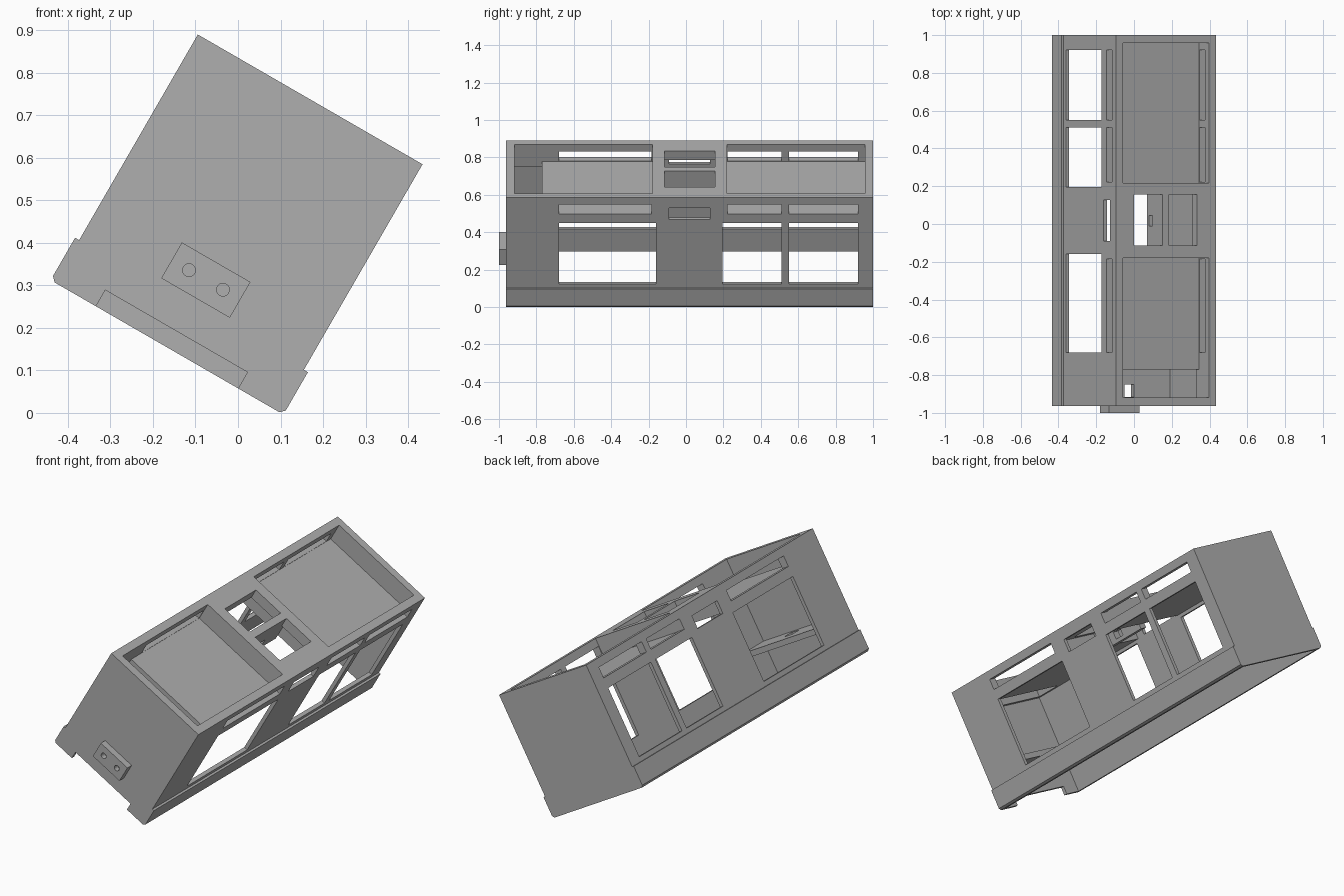
import bpy, bmesh, math
from mathutils import Matrix

if "Cube" in bpy.data.objects:
    bpy.data.objects.remove(bpy.data.objects["Cube"])

TILT = Matrix.Rotation(math.radians(30), 4, 'Y')
MID = -0.2215  # centre line across the width, before tilting

grey = bpy.data.materials.new("plain_grey")
grey.use_nodes = True
colour = (0.43, 0.43, 0.43, 1)
grey.diffuse_color = colour
grey.node_tree.nodes["Principled BSDF"].inputs["Base Color"].default_value = colour


def make(name, bm):
    bmesh.ops.recalc_face_normals(bm, faces=bm.faces)
    mesh = bpy.data.meshes.new(name)
    bm.to_mesh(mesh)
    bm.free()
    mesh.materials.append(grey)
    obj = bpy.data.objects.new(name, mesh)
    bpy.context.scene.collection.objects.link(obj)
    return obj


def box(name, across, along, up):
    bm = bmesh.new()
    bmesh.ops.create_cube(bm, size=1)
    for v in bm.verts:
        for i, (lo, hi) in enumerate((across, along, up)):
            v.co[i] = lo if v.co[i] < 0 else hi
    return make(name, bm)


def centred(half):
    return (MID - half, MID + half)


def carve(obj, cutters):
    """Subtract every cutter, keep the result as plain mesh, drop the cutters."""
    for c in cutters:
        c.hide_render = True
        mod = obj.modifiers.new("cut", 'BOOLEAN')
        mod.operation = 'DIFFERENCE'
        mod.solver = 'EXACT'
        mod.object = c
    deps = bpy.context.evaluated_depsgraph_get()
    mesh = bpy.data.meshes.new_from_object(obj.evaluated_get(deps))
    obj.modifiers.clear()
    obj.data = mesh
    for c in cutters:
        bpy.data.objects.remove(c)


# Outer body: half profile mirrored, with a chamfered skirt at the foot
half = [(0.305, 0.05), (0.316, 0.061), (0.316, 0.165), (0.305, 0.165), (0.305, 0.723)]
outline = [(MID + a, b) for a, b in half] + [(MID - a, b) for a, b in reversed(half)]
bm = bmesh.new()
face = bm.faces.new([bm.verts.new((a, -0.963, b)) for a, b in outline])
swept = bmesh.ops.extrude_face_region(bm, geom=[face])["geom"]
bmesh.ops.translate(bm, vec=(0, 1.963, 0),
                    verts=[g for g in swept if isinstance(g, bmesh.types.BMVert)])
body = make("body_shell", bm)

# Hollow inside, open at the bottom, and the higher middle bay
cuts = [box("hollow", centred(0.285), (-0.943, 0.98), (-0.1, 0.585)),
        box("middle_hollow", centred(0.285), (-0.14, 0.18), (0.5, 0.666))]

# Two roof trays, the front one with an open strip at its end
for a, b in ((-0.918, -0.18), (0.218, 0.958)):
    cuts.append(box("tray", centred(0.262), (a, b), (0.62, 0.8)))
cuts.append(box("tray_gap", centred(0.262), (-0.918, -0.77), (0.5, 0.7)))

# Windows and the slots above them, through both sides
for window, slot in (((-0.68, -0.16), (-0.68, -0.185)),
                     ((0.195, 0.51), (0.222, 0.51)),
                     ((0.55, 0.92), (0.55, 0.92))):
    cuts.append(box("window", centred(0.5), window, (0.19, 0.567)))
    cuts.append(box("slot", centred(0.5), slot, (0.622, 0.68)))
cuts.append(box("middle_slot", centred(0.5), (-0.09, 0.128), (0.59, 0.66)))

# Two small roof openings and the notch in the front foot
for a, b in ((-0.417, -0.244), (-0.204, -0.031)):
    cuts.append(box("roof_opening", (a, b), (-0.115, 0.155), (0.55, 0.8)))
cuts.append(box("foot_notch", centred(0.193), (-1.1, -0.93), (-0.1, 0.094)))
carve(body, cuts)

# Hanging wall between the roof openings
divider = box("roof_divider", (-0.244, -0.204), (-0.14, 0.18), (0.56, 0.7))
carve(divider, [box("hole", (-0.3, -0.1), (-0.01, 0.045), (0.58, 0.62))])

# Shelf inside the front end
shelf = box("front_shelf", centred(0.287), (-0.945, -0.77), (0.24, 0.27))
carve(shelf, [box("hole", (-0.214, -0.156), (-0.915, -0.85), (0.2, 0.3))])

# Front connector block with two round sockets
block = box("front_connector", centred(0.093), (-1.0, -0.955), (0.184, 0.281))
sockets = []
for side in (-1, 1):
    bm = bmesh.new()
    place = Matrix.Translation((MID + side * 0.046, -1.0, 0.233)) @ Matrix.Rotation(math.pi / 2, 4, 'X')
    bmesh.ops.create_cone(bm, cap_ends=True, segments=32, radius1=0.015, radius2=0.015,
                          depth=0.06, matrix=place)
    sockets.append(make("socket", bm))
carve(block, sockets)

# Tip the whole model onto its lower edge
for obj in (body, divider, shelf, block):
    obj.data.transform(TILT)
